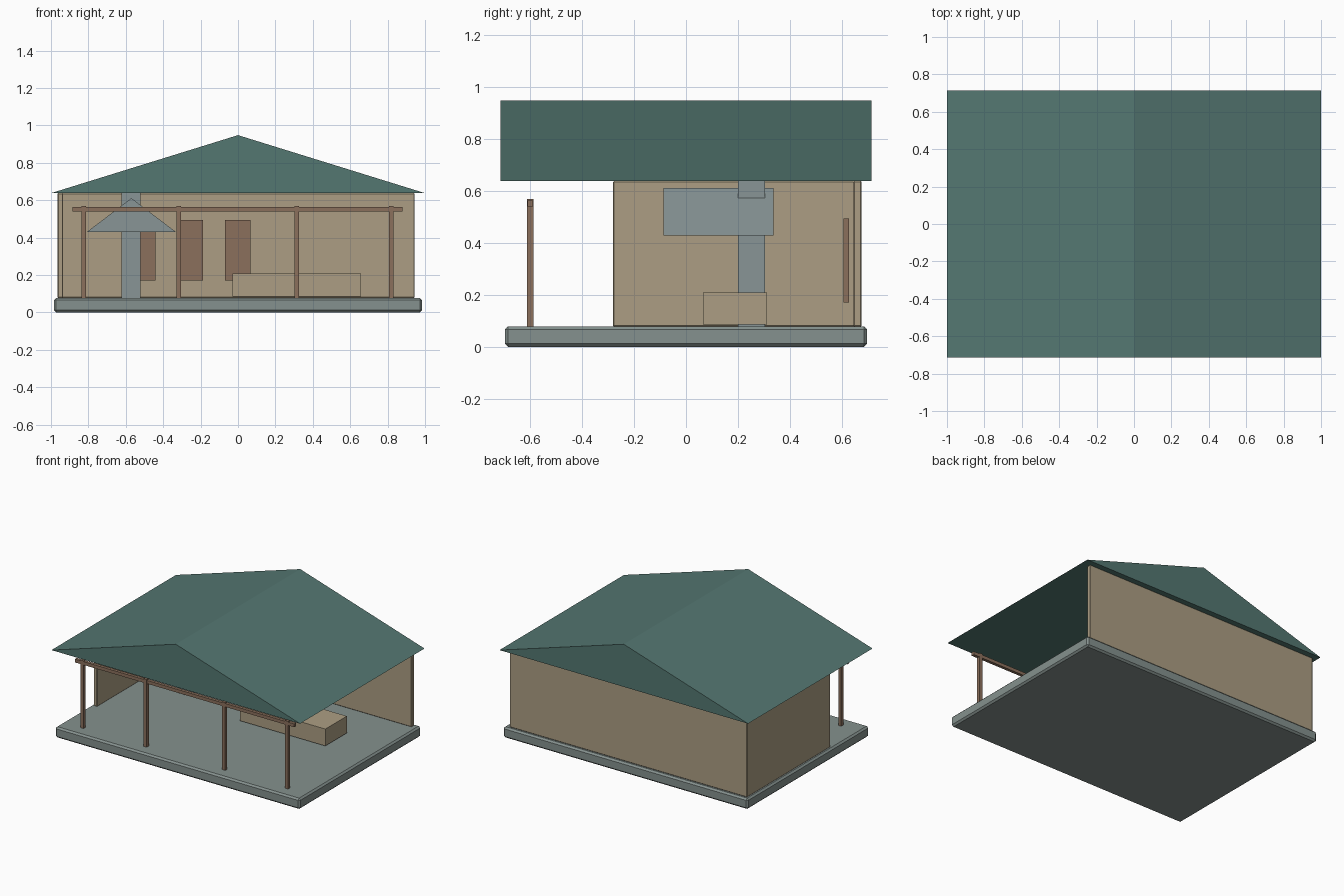
import bpy
import bmesh

cube = bpy.data.objects.get("Cube")
if cube:
    bpy.data.objects.remove(cube, do_unlink=True)


def make_material(name, srgb):
    """Flat material from 0-255 display values, stored as linear."""
    lin = [((c / 255 + 0.055) / 1.055) ** 2.4 for c in srgb] + [1.0]
    mat = bpy.data.materials.new(name)
    mat.use_nodes = True
    mat.diffuse_color = lin
    bsdf = next(n for n in mat.node_tree.nodes if n.type == "BSDF_PRINCIPLED")
    bsdf.inputs["Base Color"].default_value = lin
    return mat


ROOF = make_material("roof green", (84, 119, 113))
WALL = make_material("sandy wall", (172, 158, 131))
STONE = make_material("stone grey", (133, 145, 142))
METAL = make_material("hood grey", (136, 149, 150))
WOOD = make_material("brown wood", (139, 112, 92))


def finish(name, bm, mat, bevel=0.0):
    bmesh.ops.recalc_face_normals(bm, faces=bm.faces)
    mesh = bpy.data.meshes.new(name)
    bm.to_mesh(mesh)
    bm.free()
    mesh.materials.append(mat)
    obj = bpy.data.objects.new(name, mesh)
    bpy.context.scene.collection.objects.link(obj)
    if bevel:
        mod = obj.modifiers.new("bevel", "BEVEL")
        mod.width = bevel
        mod.segments = 1
    return obj


def box(name, xs, ys, zs, mat, bevel=0.0):
    """Box from its low and high limit on each axis."""
    bm = bmesh.new()
    bmesh.ops.create_cube(bm, size=1)
    for v in bm.verts:
        v.co = [lim[0] if c < 0 else lim[1] for c, lim in zip(v.co, (xs, ys, zs))]
    return finish(name, bm, mat, bevel)


def gable(name, x, half, ys, zs, mat):
    """Solid triangular prism with its ridge along y."""
    bm = bmesh.new()
    profile = [(x - half, zs[0]), (x + half, zs[0]), (x, zs[1])]
    face = bm.faces.new([bm.verts.new((px, ys[0], pz)) for px, pz in profile])
    new = bmesh.ops.extrude_face_region(bm, geom=[face])["geom"]
    verts = [g for g in new if isinstance(g, bmesh.types.BMVert)]
    bmesh.ops.translate(bm, verts=verts, vec=(0, ys[1] - ys[0], 0))
    return finish(name, bm, mat)


FLOOR, EAVE = 0.078, 0.638

# Floor slab and roof
box("floor_slab", (-0.984, 0.984), (-0.698, 0.698), (0, FLOOR), STONE, 0.012)
gable("roof", 0, 1.0, (-0.715, 0.715), (EAVE, 0.948), ROOF)

# Two walls; the front and left sides stay open
box("back_wall", (-0.965, 0.944), (0.645, 0.677), (FLOOR, EAVE), WALL, 0.004)
box("right_wall", (-0.965, -0.935), (-0.282, 0.677), (FLOOR, EAVE), WALL, 0.004)

# Veranda posts and beam
for i, x in enumerate((-0.825, -0.318, 0.313, 0.82)):
    box(f"post_{i + 1}", (x - 0.012, x + 0.012), (-0.612, -0.588), (FLOOR, 0.57), WOOD)
box("front_beam", (-0.885, 0.88), (-0.611, -0.589), (0.54, 0.564), WOOD)

# Panels in front of the back wall
for i in range(3):
    x = -0.508 + 0.253 * i
    box(f"wall_panel_{i + 1}", (x - 0.068, x + 0.068), (0.607, 0.628), (0.17, 0.494), WOOD)

# Hood with its flue, and the counter
gable("hood", -0.57, 0.24, (-0.086, 0.338), (0.429, 0.611), METAL)
box("flue", (-0.622, -0.521), (0.2, 0.304), (FLOOR, 0.66), METAL)
box("counter", (-0.03, 0.657), (0.065, 0.312), (0.086, 0.209), WALL)
